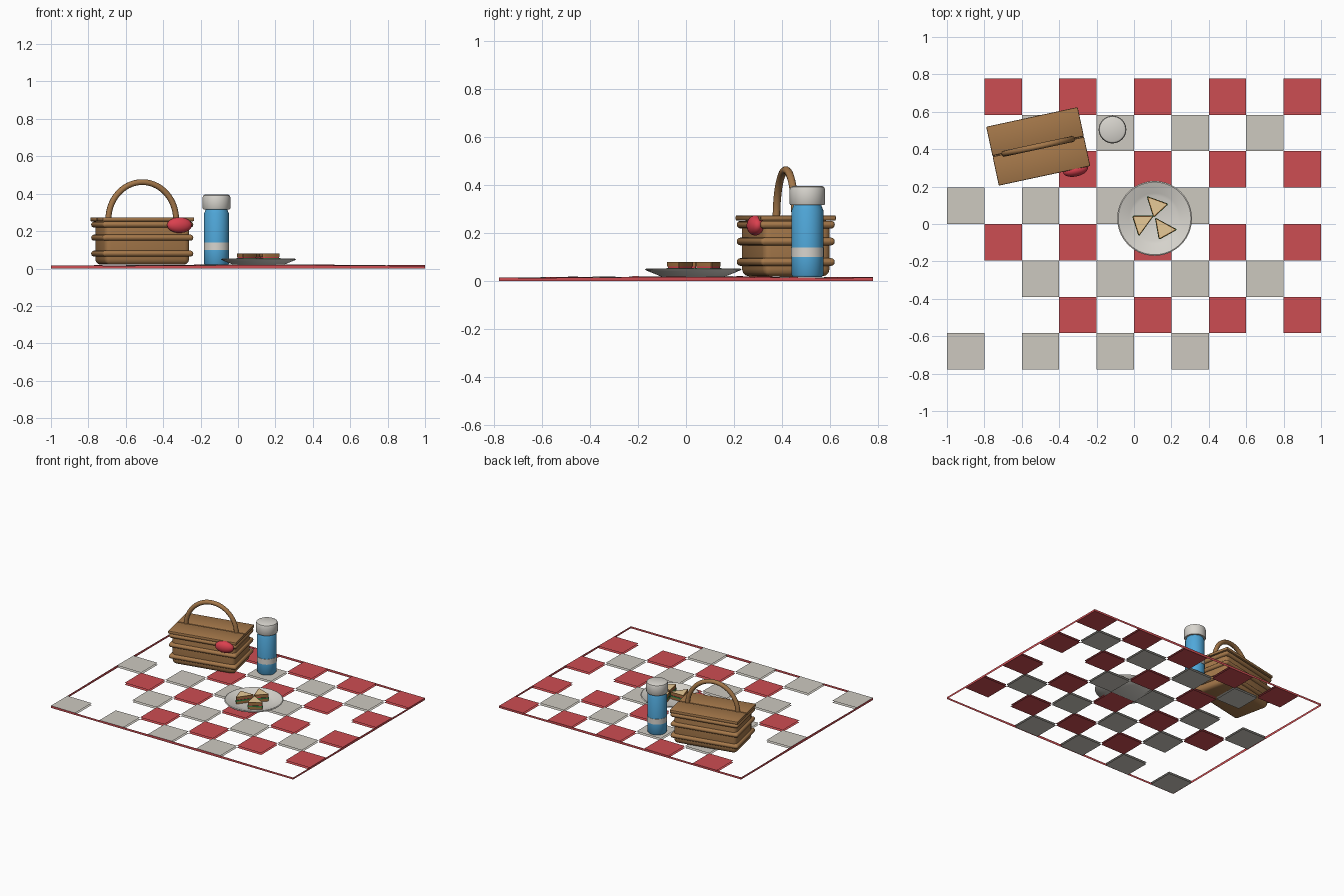
import bpy, bmesh, math
from mathutils import Matrix, Vector

if "Cube" in bpy.data.objects:
    bpy.data.objects.remove(bpy.data.objects["Cube"])


def material(name, rgb):
    lin = [((c / 255 + 0.055) / 1.055) ** 2.4 for c in rgb] + [1]
    m = bpy.data.materials.new(name)
    m.diffuse_color = lin
    m.use_nodes = True
    node = next(n for n in m.node_tree.nodes if n.type == "BSDF_PRINCIPLED")
    node.inputs["Base Color"].default_value = lin
    return m


RED = material("cloth red", (205, 77, 82))
GREY = material("cloth off white", (205, 201, 192))
WICKER = material("wicker brown", (165, 120, 74))
BLUE = material("flask blue", (80, 168, 218))
WHITE = material("ceramic white", (216, 213, 206))
BREAD = material("bread cream", (232, 203, 152))
CRUST = material("crust brown", (165, 115, 65))
GREEN = material("lettuce green", (62, 140, 72))
BERRY = material("bright red", (218, 64, 78))


def finish(name, bm, mats, matrix=None, smooth=True):
    bmesh.ops.recalc_face_normals(bm, faces=bm.faces)
    mesh = bpy.data.meshes.new(name)
    bm.to_mesh(mesh)
    bm.free()
    ob = bpy.data.objects.new(name, mesh)
    bpy.context.collection.objects.link(ob)
    for m in mats:
        mesh.materials.append(m)
    if matrix:
        ob.matrix_world = matrix
    if smooth:
        bpy.ops.object.select_all(action="DESELECT")
        ob.select_set(True)
        bpy.context.view_layer.objects.active = ob
        bpy.ops.object.shade_smooth_by_angle(angle=math.radians(40))
    return ob


def lathe(name, profile, mats, matrix, segments=40, pick=None):
    """Spin a closed radius/height profile; pick gives a face's material."""
    bm = bmesh.new()
    vs = [bm.verts.new((r, 0, z)) for r, z in profile]
    edges = [bm.edges.new(p) for p in zip(vs, vs[1:])]
    bmesh.ops.spin(bm, geom=vs + edges, cent=(0, 0, 0), axis=(0, 0, 1),
                   angle=math.tau, steps=segments)
    bmesh.ops.remove_doubles(bm, verts=bm.verts, dist=1e-5)
    if pick:
        for f in bm.faces:
            f.material_index = pick(f.calc_center_median())
    return finish(name, bm, mats, matrix)


def box(name, size, centre, mat, matrix, bevel, segments=3):
    bm = bmesh.new()
    bmesh.ops.create_cube(bm, size=1, matrix=Matrix.Translation(centre)
                          @ Matrix.Diagonal((*size, 1)))
    bmesh.ops.bevel(bm, geom=bm.edges[:], offset=bevel, segments=segments,
                    profile=0.5, affect="EDGES")
    return finish(name, bm, [mat], matrix)


# Blanket: open checks on both layers, joined by a red hem
COLS, ROWS = 10, 8
HALF_Y = 0.778


def corner(i, j, layer):
    x, y = -1 + 0.2 * i, -HALF_Y + 2 * HALF_Y * j / ROWS
    wave = 0.002 * math.sin(4 * x + 1) + 0.002 * math.cos(5 * y)
    return (x, y, 0.018 + wave if layer else 0.004 + wave)


bm = bmesh.new()
gaps = {(0, 6), (1, 5), (8, 4), (0, 2), (1, 1), (8, 0)}
for j in range(ROWS):
    for i in range(j % 2, COLS, 2):
        if (i, j) in gaps:
            continue
        for layer in (0, 1):
            quad = [(i, j), (i + 1, j), (i + 1, j + 1), (i, j + 1)]
            f = bm.faces.new([bm.verts.new(corner(*c, layer)) for c in quad])
            f.material_index = 1 - j % 2
ring = ([(i, 0) for i in range(COLS)] + [(COLS, j) for j in range(ROWS)]
        + [(i, ROWS) for i in range(COLS, 0, -1)] + [(0, j) for j in range(ROWS, 0, -1)])
for a, b in zip(ring, ring[1:] + ring[:1]):
    lo_a, lo_b = (Vector(corner(*c, 0)) for c in (a, b))
    lo_a.z = lo_b.z = 0
    bm.faces.new([bm.verts.new(p) for p in (lo_a, lo_b, corner(*b, 1), corner(*a, 1))])
bmesh.ops.remove_doubles(bm, verts=bm.verts, dist=1e-5)
finish("blanket", bm, [RED, GREY], smooth=False)

# Basket: body, raised bands and two lid flaps
basket = Matrix.Translation((-0.512, 0.415, 0)) @ Matrix.Rotation(math.radians(12.1), 4, "Z")
box("basket_body", (0.465, 0.285, 0.235), (0, 0, 0.138), WICKER, basket, 0.03)
for n, z in enumerate((0.08, 0.165, 0.235)):
    box(f"basket_band_{n + 1}", (0.497, 0.317, 0.032), (0, 0, z), WICKER, basket, 0.0155)
for side, name in ((-1, "front"), (1, "back")):
    box(f"basket_lid_{name}", (0.5, 0.159, 0.022), (0, side * 0.0815, 0.263),
        WICKER, basket, 0.006, 2)

# Basket handle: a tube along a tall half ring
curve = bpy.data.curves.new("basket_handle", "CURVE")
curve.dimensions = "3D"
curve.bevel_depth = 0.016
curve.bevel_resolution = 3
curve.use_fill_caps = True
spline = curve.splines.new("POLY")
STEPS = 28
spline.points.add(STEPS)
for k, p in enumerate(spline.points):
    a = math.pi * k / STEPS
    p.co = (0.185 * math.cos(a), 0, 0.262 + 0.2 * math.sin(a), 1)
spline.use_smooth = True
curve.materials.append(WICKER)
handle = bpy.data.objects.new("basket_handle", curve)
bpy.context.collection.objects.link(handle)
handle.matrix_world = basket

# Red bundle hanging on the basket corner
bm = bmesh.new()
bmesh.ops.create_uvsphere(bm, u_segments=20, v_segments=12, radius=1)
finish("red_bundle", bm, [BERRY], Matrix.Translation((-0.313, 0.288, 0.232))
       @ Matrix.Rotation(math.radians(12), 4, "Z") @ Matrix.Diagonal((0.068, 0.034, 0.042, 1)))

# Flask: blue body with a pale stripe, and a rounded cap
flask = Matrix.Translation((-0.115, 0.505, 0))
lathe("flask_body", [(0, 0.018), (0.06, 0.018), (0.066, 0.026), (0.066, 0.1), (0.068, 0.1),
                     (0.068, 0.14), (0.066, 0.14), (0.066, 0.295), (0.056, 0.32), (0, 0.32)],
      [BLUE, WHITE], flask, pick=lambda c: int(0.099 < c.z < 0.141))
lathe("flask_cap", [(0, 0.316), (0.07, 0.316), (0.074, 0.322), (0.074, 0.38),
                    (0.07, 0.391), (0.06, 0.396), (0, 0.396)], [WHITE], flask)

# Plate: shallow dish with a raised rim
lathe("plate", [(0, 0.014), (0.12, 0.014), (0.196, 0.045), (0.2, 0.05), (0.194, 0.053),
                (0.135, 0.034), (0.12, 0.028), (0, 0.028)],
      [WHITE], Matrix.Translation((0.11, 0.03, 0)), segments=56)


# Sandwiches: stacked rounded triangles, bread with crust on its sides
def slab(name, points, z0, z1, grow, mats, bevel=0.01):
    centre = sum((Vector(p) for p in points), Vector((0, 0))) / 3
    bm = bmesh.new()
    base = bm.faces.new([bm.verts.new((*(centre + (Vector(p) - centre) * grow), z0))
                         for p in points])
    top = bmesh.ops.extrude_face_region(bm, geom=[base])["geom"]
    bmesh.ops.translate(bm, vec=(0, 0, z1 - z0),
                        verts=[v for v in top if isinstance(v, bmesh.types.BMVert)])
    upright = [e for e in bm.edges if abs(e.verts[0].co.z - e.verts[1].co.z) > 1e-4]
    bmesh.ops.bevel(bm, geom=upright, offset=bevel, segments=3, profile=0.5, affect="EDGES")
    bm.normal_update()
    if len(mats) > 1:
        # Pale crumb inset inside the crust
        caps = [f for f in bm.faces if abs(f.normal.z) > 0.9]
        for f in bm.faces:
            f.material_index = 1
        bmesh.ops.inset_individual(bm, faces=caps, thickness=0.005)
        for f in caps:
            f.material_index = 0
    finish(name, bm, mats)


triangles = [[(0.07, 0.147), (0.182, 0.107), (0.105, 0.036)],
             [(-0.008, 0.042), (0.104, 0.044), (0.026, -0.064)],
             [(0.114, 0.032), (0.228, -0.03), (0.134, -0.082)]]
for n, tri in enumerate(triangles, 1):
    slab(f"sandwich_{n}_bottom_bread", tri, 0.028, 0.046, 1, [BREAD, CRUST])
    slab(f"sandwich_{n}_lettuce", tri, 0.046, 0.056, 1.06, [GREEN])
    slab(f"sandwich_{n}_tomato", tri, 0.056, 0.062, 0.94, [BERRY])
    slab(f"sandwich_{n}_top_bread", tri, 0.062, 0.08, 1, [BREAD, CRUST])
